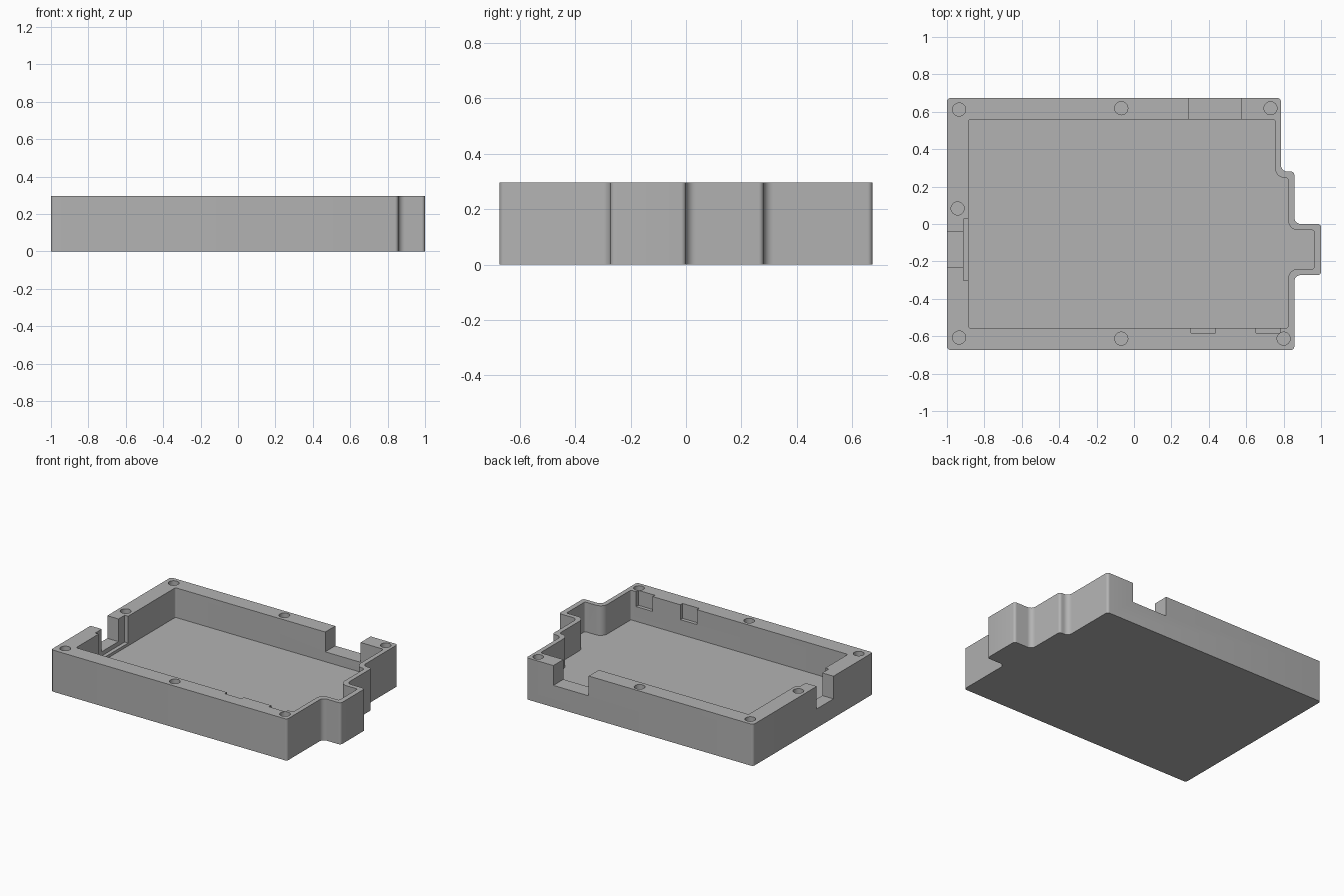
import bpy, bmesh, math
from mathutils import Vector

if "Cube" in bpy.data.objects:
    bpy.data.objects.remove(bpy.data.objects["Cube"], do_unlink=True)

HEIGHT, FLOOR, ABOVE = 0.296, 0.085, 0.4

grey = bpy.data.materials.new("grey plastic")
grey.use_nodes = True
colour = (0.45, 0.45, 0.45, 1)
grey.diffuse_color = colour
grey.node_tree.nodes["Principled BSDF"].inputs["Base Color"].default_value = colour


def rounded(corners, convex, concave, steps=6):
    """Fillet a counter-clockwise outline, with one radius per kind of corner."""
    pts = [Vector(c) for c in corners]
    out = []
    for i, p in enumerate(pts):
        a = (pts[i - 1] - p).normalized()
        b = (pts[(i + 1) % len(pts)] - p).normalized()
        r = convex if a.x * b.y - a.y * b.x < 0 else concave
        centre = p + (a + b) * r
        for k in range(steps + 1):
            t = k / steps * math.pi / 2
            out.append(centre - b * r * math.cos(t) - a * r * math.sin(t))
    return out


def prism(name, outline, z0, z1):
    bm = bmesh.new()
    face = bm.faces.new([bm.verts.new((p[0], p[1], z0)) for p in outline])
    up = bmesh.ops.extrude_face_region(bm, geom=[face])["geom"]
    bmesh.ops.translate(bm, vec=(0, 0, z1 - z0),
                        verts=[v for v in up if isinstance(v, bmesh.types.BMVert)])
    bmesh.ops.recalc_face_normals(bm, faces=bm.faces[:])
    mesh = bpy.data.meshes.new(name)
    bm.to_mesh(mesh)
    bm.free()
    mesh.materials.append(grey)
    obj = bpy.data.objects.new(name, mesh)
    bpy.context.collection.objects.link(obj)
    return obj


def cut(target, outline, z0):
    """Remove everything above z0 inside the outline."""
    cutter = prism("cutter", outline, z0, ABOVE)
    cutter.hide_render = True
    mod = target.modifiers.new("cut", "BOOLEAN")
    mod.operation, mod.solver, mod.object = "DIFFERENCE", "EXACT", cutter
    bpy.context.view_layer.objects.active = target
    bpy.ops.object.modifier_apply(modifier=mod.name)
    bpy.data.objects.remove(cutter, do_unlink=True)


def box(x0, x1, y0, y1):
    return [(x0, y0), (x1, y0), (x1, y1), (x0, y1)]


def stepped(left, front, back, side, tab, tab_front, tab_back, step, step_x):
    """Case outline: a rectangle with a tab and a step on one side."""
    return [(left, front), (side, front), (side, tab_front), (tab, tab_front),
            (tab, tab_back), (side, tab_back), (side, step), (step_x, step),
            (step_x, back), (left, back)]


# Tray body and its cavity
outer = stepped(-1, -0.673, 0.673, 0.857, 1, -0.273, 0, 0.28, 0.786)
inner = stepped(-0.885, -0.557, 0.56, 0.824, 0.964, -0.24, -0.033, 0.246, 0.754)
tray = prism("case_tray", rounded(outer, 0.018, 0.035), 0, HEIGHT)
cut(tray, rounded(inner, 0.012, 0.052), FLOOR)

# Connector openings in the back and left-hand walls
cut(tray, box(0.295, 0.573, 0.5, 0.75), 0.155)
cut(tray, box(-1.1, -0.85, -0.23, -0.042), 0.135)
cut(tray, box(-0.912, -0.85, -0.303, 0.028), 0.105)

# Shallow pockets inside the front wall
for x in (0.37, 0.718):
    cut(tray, box(x - 0.065, x + 0.065, -0.582, -0.5), 0.19)

# Screw holes in the rim
holes = [(-0.935, 0.612), (-0.068, 0.619), (0.73, 0.619), (-0.943, 0.083),
         (-0.935, -0.607), (-0.068, -0.613), (0.8, -0.613)]
for hx, hy in holes:
    ring = [(hx + 0.035 * math.cos(k * math.tau / 32),
             hy + 0.035 * math.sin(k * math.tau / 32)) for k in range(32)]
    cut(tray, ring, 0.1)

# Smooth the fillets, keep the hard edges
bpy.ops.object.select_all(action="DESELECT")
tray.select_set(True)
bpy.context.view_layer.objects.active = tray
bpy.ops.object.shade_smooth_by_angle(angle=math.radians(30))
